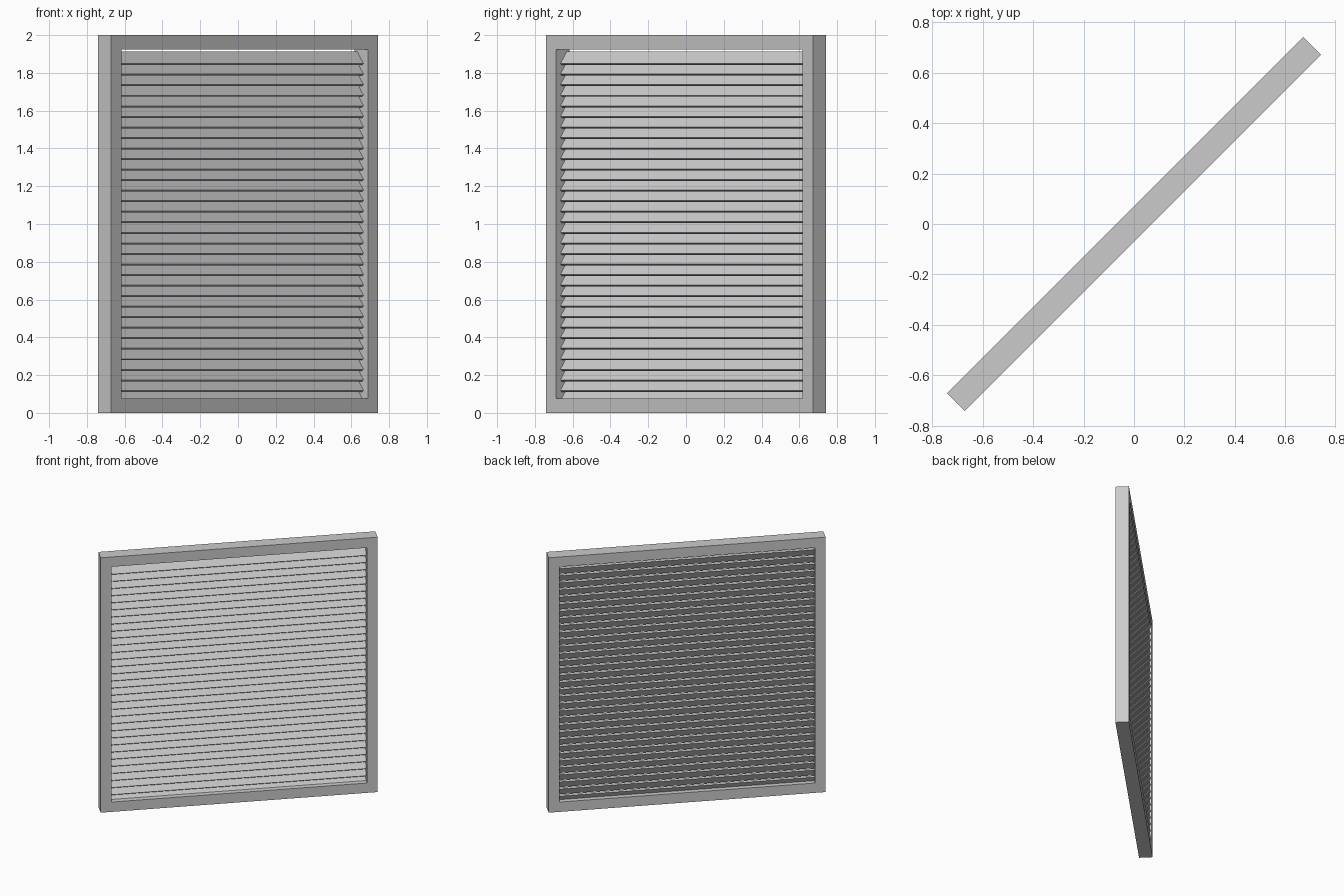
import bpy
import bmesh
from math import radians
from mathutils import Matrix

if "Cube" in bpy.data.objects:
    bpy.data.objects.remove(bpy.data.objects["Cube"], do_unlink=True)

SIZE, DEPTH, BORDER = 2.0, 0.1, 0.077
SLATS, PITCH, TOP_SLAT = 33, 0.0558, 1.877
TURN = Matrix.Rotation(radians(45), 4, 'Z')

grey = bpy.data.materials.new("grey_metal")
grey.use_nodes = True
colour = (0.6, 0.6, 0.6, 1)
grey.diffuse_color = colour
grey.node_tree.nodes["Principled BSDF"].inputs["Base Color"].default_value = colour


def add_object(name, bm):
    """Turn the mesh to its diagonal stance and link it."""
    bm.transform(TURN)
    bmesh.ops.recalc_face_normals(bm, faces=bm.faces)
    mesh = bpy.data.meshes.new(name)
    bm.to_mesh(mesh)
    bm.free()
    mesh.materials.append(grey)
    obj = bpy.data.objects.new(name, mesh)
    bpy.context.collection.objects.link(obj)
    return obj


# Square outer frame: four loops joined into a closed ring
bm = bmesh.new()
loops = []
for half, y in ((SIZE / 2, -1), (SIZE / 2, 1), (SIZE / 2 - BORDER, 1), (SIZE / 2 - BORDER, -1)):
    loops.append([bm.verts.new((sx * half, y * DEPTH / 2, SIZE / 2 + sz * half))
                  for sx, sz in ((-1, -1), (1, -1), (1, 1), (-1, 1))])
for i in range(4):
    a, b = loops[i], loops[(i + 1) % 4]
    for j in range(4):
        k = (j + 1) % 4
        bm.faces.new((a[j], a[k], b[k], b[j]))
add_object("frame", bm)

# Sloping slats: the front edge hangs lower than the back edge
bm = bmesh.new()
length = SIZE - 2 * BORDER
for i in range(SLATS):
    place = (Matrix.Translation((0, 0.012, TOP_SLAT - i * PITCH))
             @ Matrix.Rotation(radians(53), 4, 'X')
             @ Matrix.Diagonal((length, 0.08, 0.013, 1)))
    bmesh.ops.create_cube(bm, size=1, matrix=place)
add_object("slats", bm)
